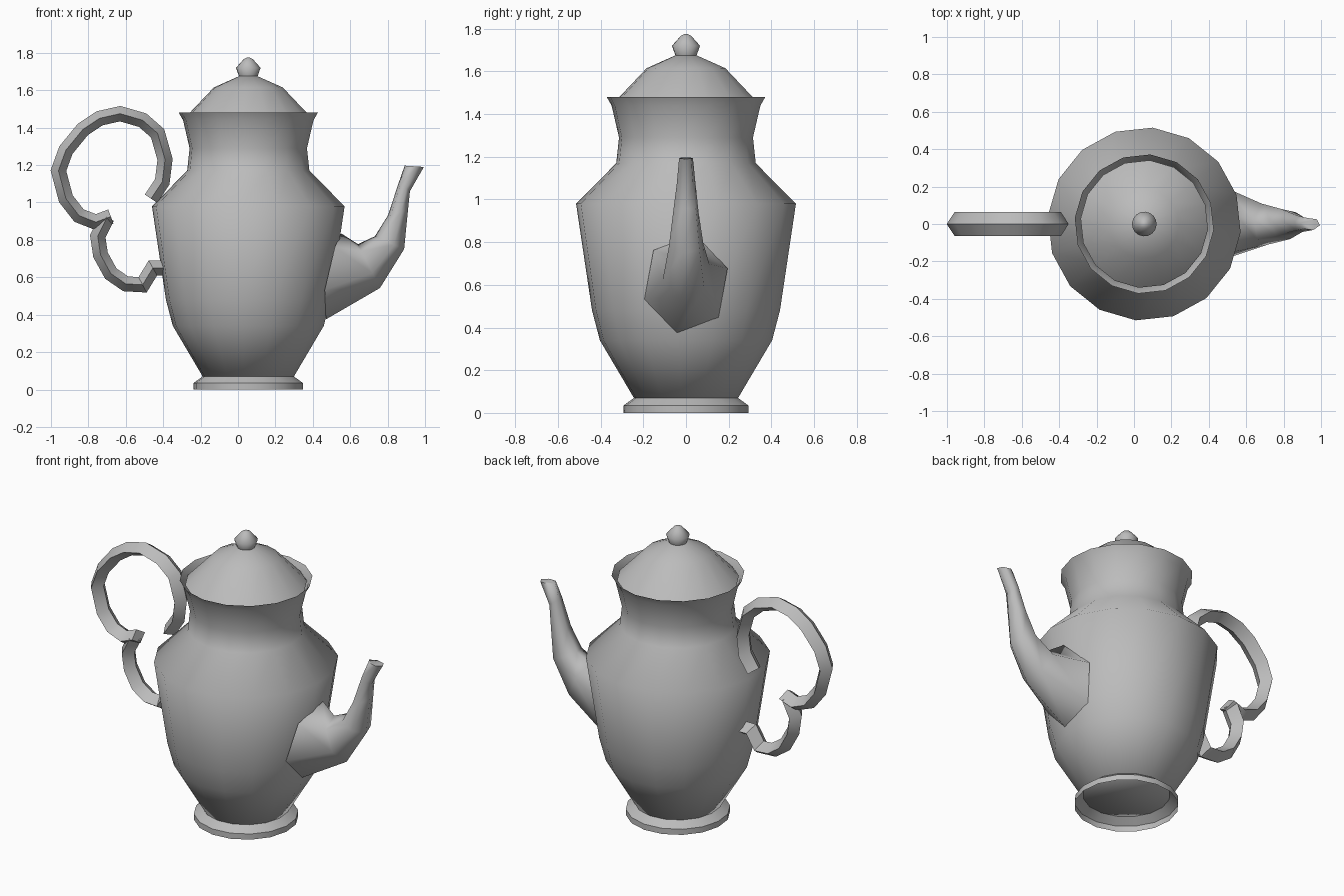
import bpy, bmesh
from math import sin, cos, pi, radians, sqrt
from mathutils import Vector

if "Cube" in bpy.data.objects:
    bpy.data.objects.remove(bpy.data.objects["Cube"], do_unlink=True)

AXIS_X = 0.055   # pot axis
SIDES = 16

grey = bpy.data.materials.new("plain grey")
grey.use_nodes = True
grey.diffuse_color = (0.5, 0.5, 0.5, 1)
grey.node_tree.nodes["Principled BSDF"].inputs["Base Color"].default_value = grey.diffuse_color


def finish(name, bm, angle):
    bmesh.ops.remove_doubles(bm, verts=bm.verts, dist=0.0001)
    bmesh.ops.recalc_face_normals(bm, faces=bm.faces)
    mesh = bpy.data.meshes.new(name)
    bm.to_mesh(mesh)
    bm.free()
    mesh.materials.append(grey)
    ob = bpy.data.objects.new(name, mesh)
    bpy.context.collection.objects.link(ob)
    bpy.ops.object.select_all(action="DESELECT")
    ob.select_set(True)
    bpy.context.view_layer.objects.active = ob
    bpy.ops.object.shade_smooth_by_angle(angle=radians(angle))
    return ob


def loft(name, rings, angle, caps=(False, False)):
    """Skin a list of equal-length point rings."""
    bm = bmesh.new()
    loops = [[bm.verts.new(p) for p in ring] for ring in rings]
    n = len(loops[0])
    for a, b in zip(loops, loops[1:]):
        for i in range(n):
            j = (i + 1) % n
            bm.faces.new((a[i], a[j], b[j], b[i]))
    if caps[0]:
        bm.faces.new(loops[0][::-1])
    if caps[1]:
        bm.faces.new(loops[-1])
    return finish(name, bm, angle)


def revolve(name, profile, angle, caps=(False, False)):
    """Turn a (radius, height) profile about the pot axis."""
    turn = radians(-5)
    rings = [[(AXIS_X + r * cos(turn + 2 * pi * i / SIDES),
               r * sin(turn + 2 * pi * i / SIDES), z) for i in range(SIDES)]
             for r, z in profile]
    return loft(name, rings, angle, caps)


def sweep_handle(name, path):
    """Diamond section along a path in the xz plane, mitred at the corners."""
    pts = [Vector((x, 0, z)) for x, z in path]
    side = Vector((0, 0.063, 0))
    rings = []
    for i, p in enumerate(pts):
        a = (p - pts[i - 1]).normalized() if i else (pts[1] - p).normalized()
        b = (pts[i + 1] - p).normalized() if i + 1 < len(pts) else a
        t = (a + b).normalized()
        out = Vector((-t.z, 0, t.x)) * 0.04 / max(t.dot(a), 0.6)
        rings.append([p + out, p + side, p - out, p - side])
    return loft(name, rings, 40, (True, True))


# Pot body, foot, lid and knob
body_profile = [(0.245, 0.07), (0.405, 0.34), (0.442, 0.48), (0.517, 0.98),
                (0.328, 1.17), (0.315, 1.29), (0.35, 1.44), (0.373, 1.48)]
revolve("body", body_profile, 75, (True, False))
revolve("foot", [(0.293, 0), (0.293, 0.035), (0.245, 0.07)], 30)
revolve("lid", [(0.342, 1.45), (0.185, 1.615), (0.05, 1.675)], 60, (False, True))
revolve("lid_knob", [(0.05, 1.675), (0.066, 1.72), (0.024, 1.767), (0.008, 1.775)],
        75, (False, True))


def body_radius(z):
    for (r0, z0), (r1, z1) in zip(body_profile, body_profile[1:]):
        if z0 <= z <= z1:
            return r0 + (r1 - r0) * (z - z0) / (z1 - z0)


# Spout: a six-sided tube whose first ring lies on the body
angles = [radians(18 + 60 * i) for i in range(6)]
base = []
for a in angles:
    y, z = 0.205 * cos(a), 0.605 + 0.235 * sin(a)
    base.append((AXIS_X + sqrt(body_radius(z) ** 2 - y * y) + 0.003, y, z))
spout_rings = [base]
# lower edge, upper edge, half width
for low, high, width in [((0.76, 0.54), (0.64, 0.78), 0.115),
                         ((0.89, 0.75), (0.73, 0.82), 0.085),
                         ((0.91, 0.96), (0.80, 0.93), 0.062),
                         ((0.92, 1.06), (0.86, 1.11), 0.045),
                         ((0.995, 1.19), (0.89, 1.197), 0.034)]:
    low, high = Vector((low[0], 0, low[1])), Vector((high[0], 0, high[1]))
    mid, up = (low + high) / 2, (high - low) / 2
    spout_rings.append([mid + up * sin(a) + Vector((0, width * cos(a), 0))
                        for a in angles])
loft("spout", spout_rings, 80, (False, True))

# Handle: large upper loop and small lower curl
sweep_handle("handle_upper_loop", [
    (-0.465, 1.02), (-0.405, 1.11), (-0.39, 1.23), (-0.43, 1.37), (-0.51, 1.44),
    (-0.63, 1.475), (-0.74, 1.45), (-0.83, 1.39), (-0.92, 1.28), (-0.96, 1.17),
    (-0.92, 1.02), (-0.85, 0.93), (-0.76, 0.895), (-0.68, 0.925)])
sweep_handle("handle_lower_curl", [
    (-0.70, 0.92), (-0.75, 0.82), (-0.735, 0.72), (-0.68, 0.62), (-0.60, 0.565),
    (-0.51, 0.56), (-0.455, 0.65), (-0.39, 0.65)])
